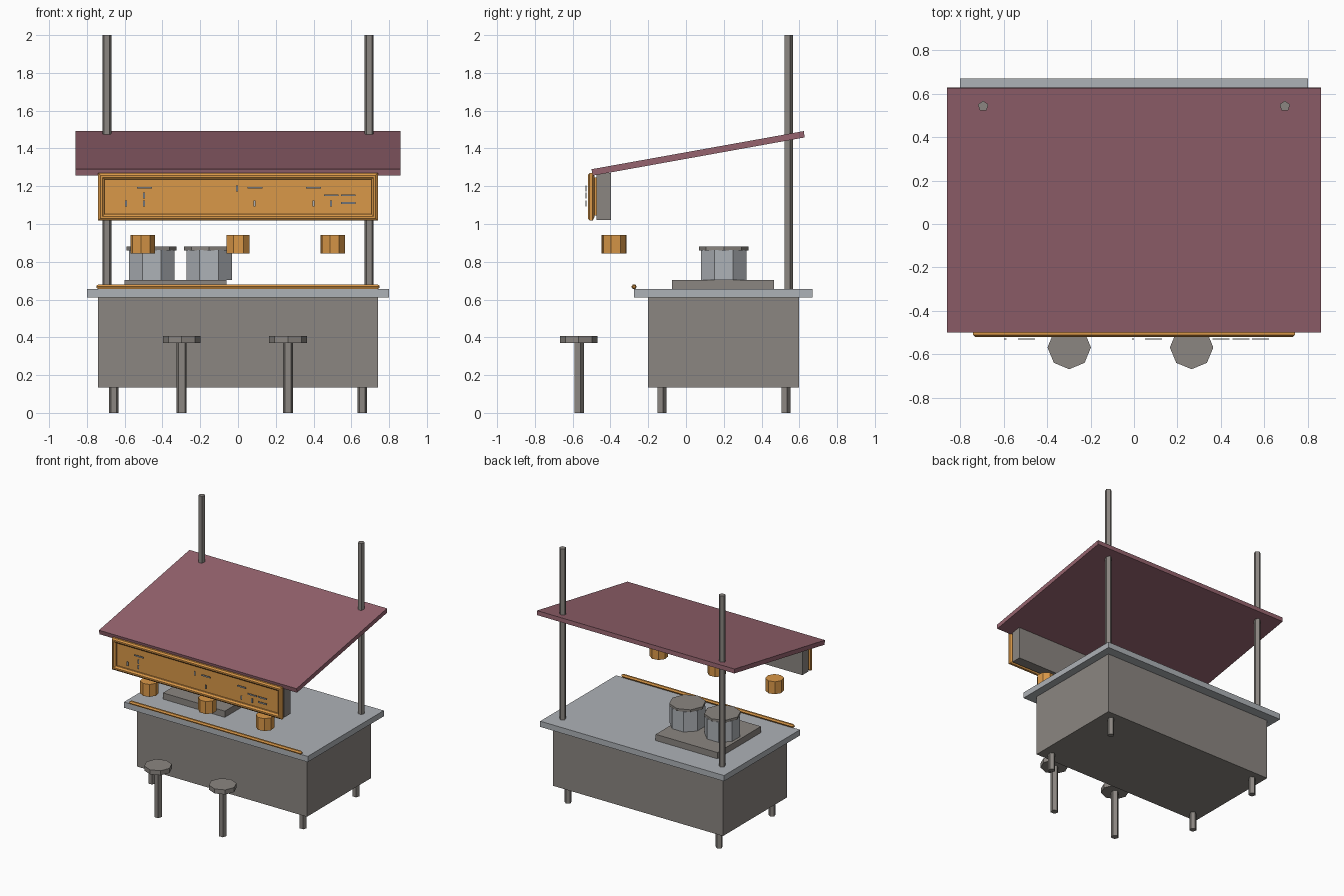
import bpy, bmesh, math
from mathutils import Vector

if "Cube" in bpy.data.objects:
    bpy.data.objects.remove(bpy.data.objects["Cube"])


def material(name, rgb):
    m = bpy.data.materials.new(name)
    lin = [((c / 255 + 0.055) / 1.055) ** 2.4 for c in rgb]
    m.diffuse_color = (*lin, 1)
    m.use_nodes = True
    m.node_tree.nodes["Principled BSDF"].inputs["Base Color"].default_value = m.diffuse_color
    return m


GREY = material("warm grey", (139, 134, 129))
STEEL = material("pale steel", (174, 178, 183))
ORANGE = material("orange", (218, 152, 72))
ROOF = material("dusty red", (150, 100, 111))


def finish(name, bm, mat):
    bmesh.ops.recalc_face_normals(bm, faces=bm.faces)
    me = bpy.data.meshes.new(name)
    bm.to_mesh(me)
    bm.free()
    me.materials.append(mat)
    ob = bpy.data.objects.new(name, me)
    bpy.context.collection.objects.link(ob)
    return ob


def box(name, x, y, z, mat):
    """Box from (min, max) pairs."""
    bm = bmesh.new()
    bmesh.ops.create_cube(bm, size=1)
    for v in bm.verts:
        v.co = Vector([(a + b) / 2 + c * (b - a) for (a, b), c in zip((x, y, z), v.co)])
    return finish(name, bm, mat)


def prism(name, x, y, z0, z1, r, sides, mat, turn=90):
    """Upright prism; the first corner points at angle turn (degrees)."""
    bm = bmesh.new()
    ring = []
    for i in range(sides):
        a = math.radians(turn) + i * math.tau / sides
        ring.append(bm.verts.new((x + r * math.cos(a), y + r * math.sin(a), z0)))
    base = bm.faces.new(ring)
    top = bmesh.ops.extrude_face_region(bm, geom=[base])["geom"]
    verts = [g for g in top if isinstance(g, bmesh.types.BMVert)]
    bmesh.ops.translate(bm, verts=verts, vec=(0, 0, z1 - z0))
    return finish(name, bm, mat)


# Counter: cabinet, worktop, legs and front rail
box("cabinet", (-0.74, 0.74), (-0.2, 0.597), (0.135, 0.61), GREY)
box("worktop", (-0.8, 0.8), (-0.275, 0.67), (0.61, 0.655), STEEL)
for x in (-0.658, 0.658):
    for y in (-0.13, 0.527):
        prism("cabinet_leg", x, y, 0, 0.137, 0.026, 5, GREY)

bm = bmesh.new()
rings = []
for x, r in ((-0.75, 0.007), (-0.738, 0.014), (0.738, 0.014), (0.75, 0.007)):
    rings.append([bm.verts.new((x, -0.275 + r * math.cos(i * math.tau / 6),
                                0.668 + r * math.sin(i * math.tau / 6))) for i in range(6)])
for a, b in zip(rings, rings[1:]):
    for i in range(6):
        j = (i + 1) % 6
        bm.faces.new((a[i], a[j], b[j], b[i]))
bm.faces.new(rings[0])
bm.faces.new(rings[-1])
finish("counter_rail", bm, ORANGE)

# Tall posts and sloping roof
for x in (-0.694, 0.694):
    prism("roof_post", x, 0.542, 0.65, 2.0, 0.025, 5, GREY)

bm = bmesh.new()
profile = [(-0.494, 1.256), (0.627, 1.458), (0.625, 1.492), (-0.5, 1.29)]
face = bm.faces.new([bm.verts.new((-0.86, y, z)) for y, z in profile])
ext = bmesh.ops.extrude_face_region(bm, geom=[face])["geom"]
bmesh.ops.translate(bm, verts=[g for g in ext if isinstance(g, bmesh.types.BMVert)],
                    vec=(1.72, 0, 0))
finish("roof", bm, ROOF)

# Sign: backing box, panel and bevelled border
box("sign_box", (-0.735, 0.735), (-0.475, -0.397), (1.02, 1.27), GREY)
box("sign_panel", (-0.715, 0.715), (-0.497, -0.475), (1.045, 1.245), ORANGE)

bm = bmesh.new()
# Border cross-section: inset from the outer edge, and depth
section = [(0.0, -0.494), (0.0, -0.511), (0.011, -0.52), (0.022, -0.52),
           (0.034, -0.509), (0.034, -0.494), (0.017, -0.485)]
loops = []
for sx, sz in ((-1, -1), (1, -1), (1, 1), (-1, 1)):
    loops.append([bm.verts.new((sx * (0.74 - d), y, 1.144 + sz * (0.125 - d)))
                  for d, y in section])
for k in range(4):
    a, b = loops[k], loops[(k + 1) % 4]
    for i in range(len(section)):
        j = (i + 1) % len(section)
        bm.faces.new((a[i], a[j], b[j], b[i]))
finish("sign_border", bm, ORANGE)

# Small light strips floating before the sign
FLAT, UPRIGHT = (0.039, 0.005), (0.005, 0.016)
strips = {
    FLAT: [(-0.495, 1.192), (0.09, 1.192), (0.4, 1.192),
           (0.493, 1.152), (0.583, 1.152), (0.583, 1.112)],
    UPRIGHT: [(-0.005, 1.189), (-0.497, 1.15), (-0.592, 1.108), (-0.497, 1.108),
              (0.088, 1.108), (0.4, 1.108), (0.492, 1.108)],
}
for (w, h), places in strips.items():
    for x, z in places:
        box("light_strip", (x - w, x + w), (-0.531, -0.526), (z - h, z + h), STEEL)

# Hanging lanterns
for x, turn in ((-0.505, 82), (0.0, 70), (0.502, 76)):
    prism("lantern", x, -0.381, 0.845, 0.943, 0.066, 8, ORANGE, turn)

# Stove with two lidded pots
box("stove", (-0.6, -0.062), (-0.075, 0.465), (0.655, 0.704), GREY)
for x in (-0.457, -0.153):
    prism("pot", x, 0.2, 0.704, 0.862, 0.13, 8, STEEL, 22.5)
    prism("pot_lid", x, 0.2, 0.861, 0.88, 0.132, 8, GREY)

# Stools
for x in (-0.298, 0.265):
    prism("stool_post", x, -0.568, 0, 0.372, 0.028, 5, GREY)
    prism("stool_seat", x, -0.568, 0.37, 0.406, 0.1, 8, GREY)
